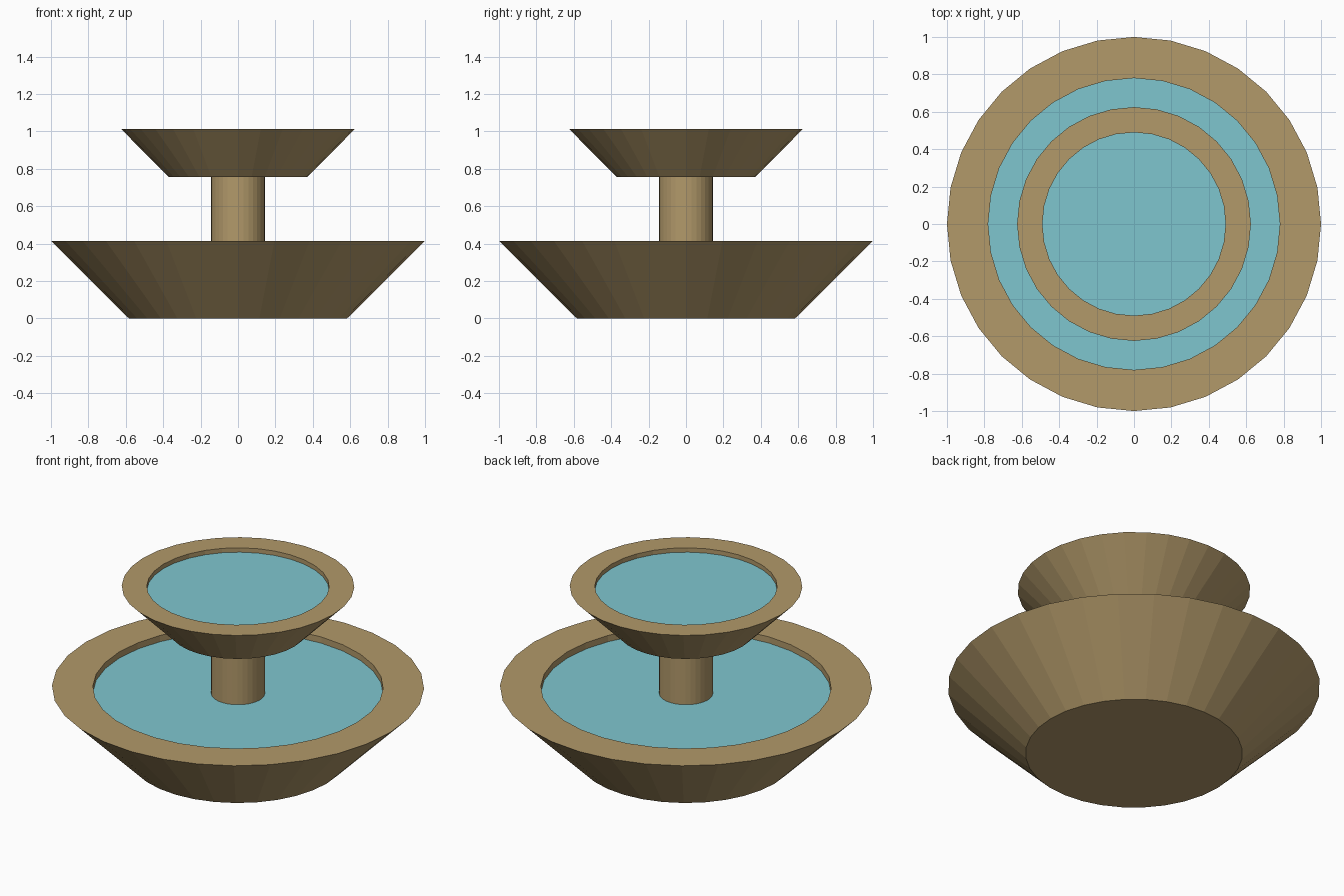
import bpy, bmesh, math

if "Cube" in bpy.data.objects:
    bpy.data.objects.remove(bpy.data.objects["Cube"])

SIDES = 32


def material(name, rgb):
    m = bpy.data.materials.new(name)
    m.diffuse_color = (*rgb, 1.0)
    m.use_nodes = True
    m.node_tree.nodes["Principled BSDF"].inputs["Base Color"].default_value = m.diffuse_color
    return m


stone = material("tan_stone", (0.445, 0.319, 0.144))
water = material("pale_blue_water", (0.212, 0.565, 0.624))


def lathe(name, profile, mat, sides=SIDES):
    """Spin an (r, z) profile round z and cap both of its ends."""
    bm = bmesh.new()
    rings = []
    for r, z in profile:
        rings.append([bm.verts.new((r * math.cos(2 * math.pi * i / sides),
                                    r * math.sin(2 * math.pi * i / sides), z))
                      for i in range(sides)])
    for a, b in zip(rings, rings[1:]):
        for i in range(sides):
            j = (i + 1) % sides
            bm.faces.new((a[i], a[j], b[j], b[i]))
    bm.faces.new(rings[0][::-1])
    if len(rings) > 1:
        bm.faces.new(rings[-1])
    bm.normal_update()
    me = bpy.data.meshes.new(name)
    bm.to_mesh(me)
    bm.free()
    me.materials.append(mat)
    ob = bpy.data.objects.new(name, me)
    bpy.context.collection.objects.link(ob)
    return ob


def basin(prefix, z0, z1, r_base, r_rim, r_inner, level):
    # flared stone bowl with a flat rim and a straight inner wall
    floor = level - 0.02
    lathe(prefix + "_bowl", [(r_base, z0), (r_rim, z1), (r_inner, z1), (r_inner, floor)], stone)
    # water filling the bowl
    lathe(prefix + "_water", [(r_inner, floor), (r_inner, level)], water)


basin("lower", 0.0, 0.415, 0.583, 1.0, 0.78, 0.378)
basin("upper", 0.755, 1.013, 0.37, 0.625, 0.49, 0.987)

# column between the bowls
lathe("column", [(0.144, 0.36), (0.144, 0.76)], stone)
